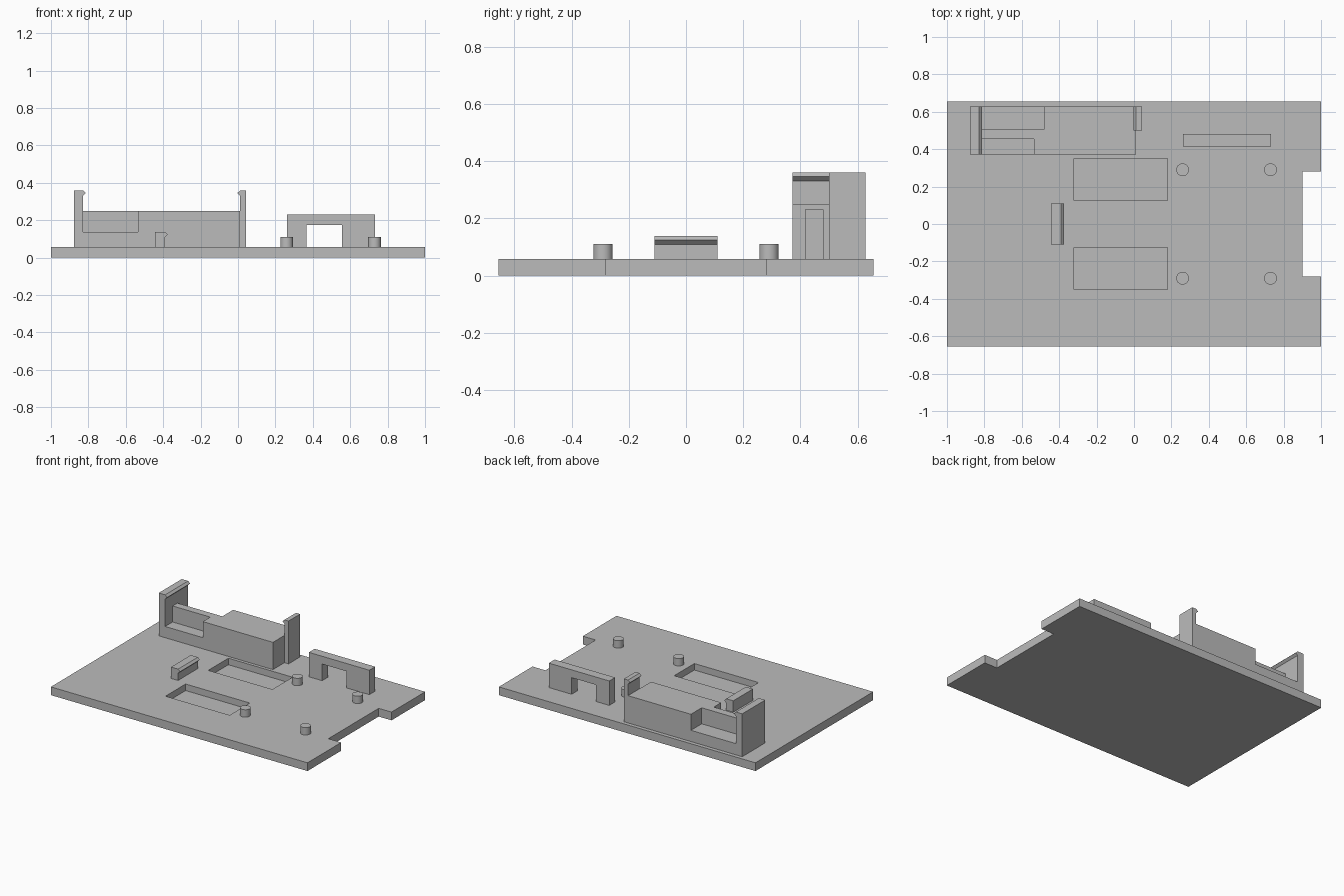
import bpy
import bmesh
import math

cube = bpy.data.objects.get("Cube")
if cube:
    bpy.data.objects.remove(cube, do_unlink=True)

grey = bpy.data.materials.new("plain_grey")
grey.use_nodes = True
COLOUR = (0.5, 0.5, 0.5, 1)
grey.diffuse_color = COLOUR
grey.node_tree.nodes["Principled BSDF"].inputs["Base Color"].default_value = COLOUR

DECK = 0.058      # top of the base plate
TALL = 0.36       # top of the tall clips


def finish(name, bm):
    bmesh.ops.recalc_face_normals(bm, faces=bm.faces)
    mesh = bpy.data.meshes.new(name)
    bm.to_mesh(mesh)
    bm.free()
    mesh.materials.append(grey)
    obj = bpy.data.objects.new(name, mesh)
    bpy.context.collection.objects.link(obj)
    return obj


def prism(name, points, depth):
    """Extrude a closed outline of 3D points along a vector."""
    bm = bmesh.new()
    face = bm.faces.new([bm.verts.new(p) for p in points])
    new = bmesh.ops.extrude_face_region(bm, geom=[face])["geom"]
    verts = [v for v in new if isinstance(v, bmesh.types.BMVert)]
    bmesh.ops.translate(bm, verts=verts, vec=depth)
    return finish(name, bm)


def side_prism(name, profile, y0, y1):
    return prism(name, [(x, y0, z) for x, z in profile], (0, y1 - y0, 0))


def box(name, x0, x1, y0, y1, z0, z1):
    return side_prism(name, [(x0, z0), (x1, z0), (x1, z1), (x0, z1)], y0, y1)


def cut(obj, cutters):
    for cutter in cutters:
        mod = obj.modifiers.new("cut", "BOOLEAN")
        mod.operation = "DIFFERENCE"
        mod.solver = "EXACT"
        mod.object = cutter
        bpy.context.view_layer.objects.active = obj
        bpy.ops.object.modifier_apply(modifier=mod.name)
        bpy.data.objects.remove(cutter, do_unlink=True)


def hook(x, top, side):
    """Pointed lip on the face at x, listed from its underside to the top."""
    return [(x, top - 0.029), (x + side * 0.015, top - 0.0145), (x, top)]


# Base plate with a notch in its right end and two shallow pockets
W, N = 0.655, 0.28
outline = [(-1, -W), (1, -W), (1, -N), (0.9, -N), (0.9, N), (1, N), (1, W), (-1, W)]
plate = prism("base_plate", [(x, y, 0) for x, y in outline], (0, 0, DECK))
cut(plate, [box("pocket_cutter", -0.32, 0.18, *ys, 0.012, 0.2)
            for ys in ((-0.35, -0.126), (0.126, 0.35))])

# Four round pegs
for x, end in ((0.26, "inner"), (0.73, "outer")):
    for y, side in ((-0.29, "front"), (0.29, "back")):
        bm = bmesh.new()
        bmesh.ops.create_cone(bm, cap_ends=True, segments=32, radius1=0.034,
                              radius2=0.034, depth=0.052)
        bmesh.ops.translate(bm, verts=bm.verts, vec=(x, y, DECK + 0.026))
        peg = finish(f"{side}_{end}_peg", bm)
        bpy.ops.object.select_all(action="DESELECT")
        peg.select_set(True)
        bpy.context.view_layer.objects.active = peg
        bpy.ops.object.shade_smooth_by_angle(angle=math.radians(40))

# Bridge with an open archway
side_prism("bridge", [(0.262, DECK), (0.365, DECK), (0.365, 0.175), (0.555, 0.175),
                      (0.555, DECK), (0.733, DECK), (0.733, 0.23), (0.262, 0.23)],
           0.415, 0.48)

# Small clip in the middle
side_prism("small_clip", [(-0.445, DECK), (-0.39, DECK)] + hook(-0.39, 0.138, 1)
           + [(-0.445, 0.138)], -0.11, 0.11)

# Holder: hooked end wall joined to a long block with two corner recesses
holder = side_prism("holder", [(-0.878, DECK), (0.012, DECK), (0.012, 0.25),
                               (-0.828, 0.25)] + hook(-0.828, TALL, 1)
                    + [(-0.878, TALL)], 0.372, 0.628)
cut(holder, [box("front_recess_cutter", -0.828, -0.535, 0.3, 0.455, 0.137, 0.27),
             box("back_recess_cutter", -0.828, -0.478, 0.508, 0.7, 0.137, 0.27)])

# Tall clip at the other end of the holder
side_prism("tall_clip", [(0.044, DECK), (0.012, DECK)] + hook(0.012, TALL, -1)
           + [(0.044, TALL)], 0.5, 0.628)
